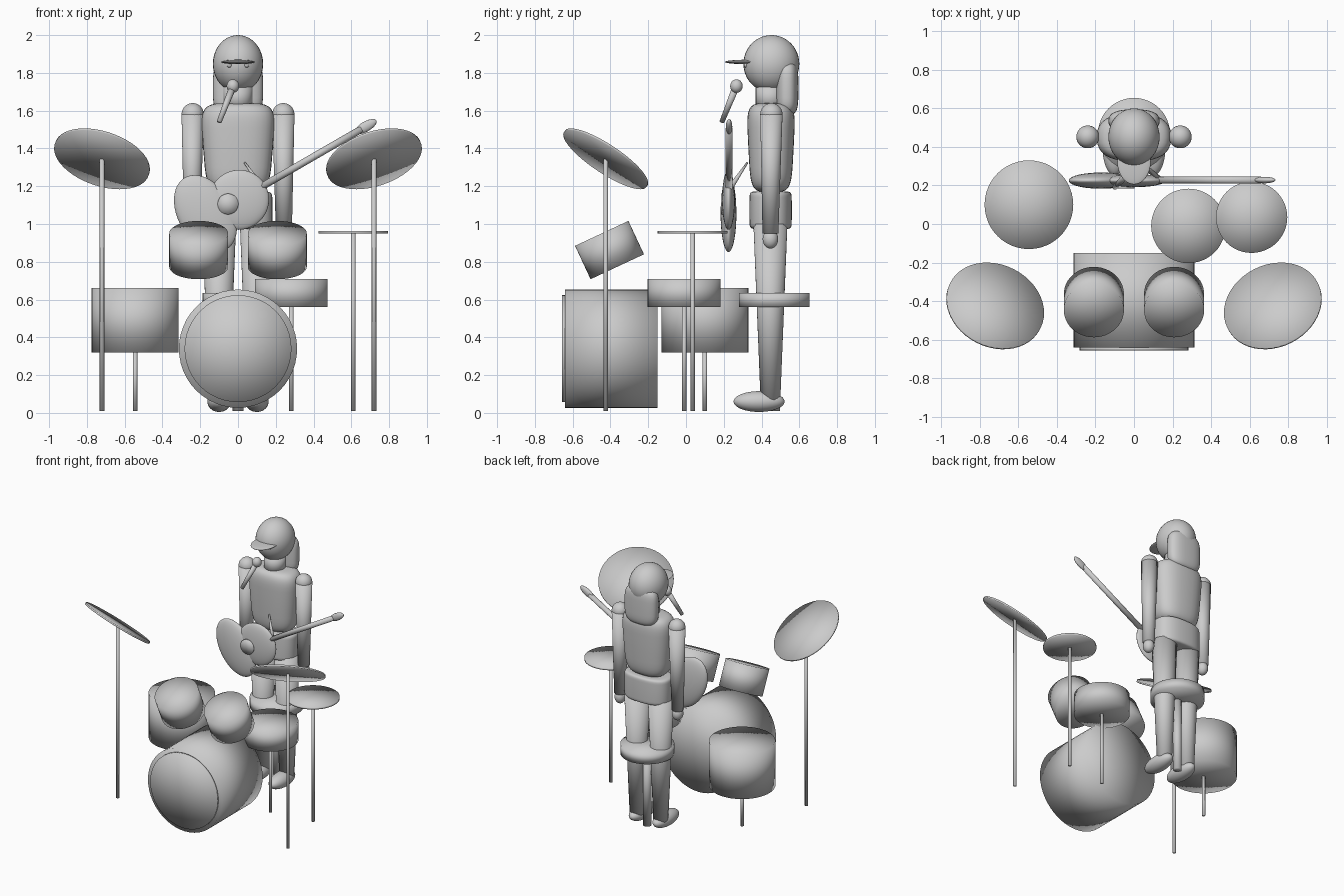
import bpy, bmesh, math
from mathutils import Vector, Matrix

default_cube = bpy.data.objects.get("Cube")
if default_cube:
    bpy.data.objects.remove(default_cube)

GREY = (.6, .6, .6, 1)
material = bpy.data.materials.new("plain grey")
material.use_nodes = True
material.diffuse_color = GREY
material.node_tree.nodes["Principled BSDF"].inputs["Base Color"].default_value = GREY


def finish(name, mesh_builder):
    """Turn the bmesh into a smooth grey object."""
    bmesh.ops.recalc_face_normals(mesh_builder, faces=mesh_builder.faces)
    for face in mesh_builder.faces:
        face.smooth = True
    mesh = bpy.data.meshes.new(name)
    mesh_builder.to_mesh(mesh)
    mesh_builder.free()
    mesh.materials.append(material)
    part = bpy.data.objects.new(name, mesh)
    bpy.context.collection.objects.link(part)


def rod(name, start, end, start_radius, end_radius=None, segments=48):
    """Capped cylinder or cone between two points."""
    start, end = Vector(start), Vector(end)
    along = end - start
    turn = along.to_track_quat('Z', 'Y').to_matrix().to_4x4()
    place = Matrix.Translation(start.lerp(end, .5)) @ turn
    builder = bmesh.new()
    bmesh.ops.create_cone(builder, cap_ends=True, cap_tris=True, segments=segments,
                          radius1=start_radius, radius2=end_radius or start_radius,
                          depth=along.length, matrix=place)
    finish(name, builder)


def disc(name, centre, axis, radius, thickness):
    """Flat cylinder around a centre, facing along an axis."""
    half = Vector(axis).normalized() * thickness / 2
    rod(name, Vector(centre) - half, Vector(centre) + half, radius)


def blob(name, centre, size, tilt=0, boxy=1, taper=0):
    """Ellipsoid; boxy below one squares it off, taper narrows its base."""
    builder = bmesh.new()
    bmesh.ops.create_uvsphere(builder, u_segments=32, v_segments=24, radius=1)
    for vert in builder.verts:
        flat = vert.co.xy.length
        height = math.copysign(abs(vert.co.z) ** boxy, vert.co.z)
        width = flat ** boxy * (1 + taper * height)
        for axis in range(2):
            ratio = vert.co[axis] / max(flat, .001)
            vert.co[axis] = math.copysign(abs(ratio) ** max(boxy, .8), ratio) * width
        vert.co.z = height
    place = Matrix.Translation(centre) @ Matrix.Rotation(-tilt, 4, 'Y')
    builder.transform(place @ Matrix.Diagonal((*size, 1)))
    finish(name, builder)


def stand(name, x, y, top, radius=.012):
    rod(name, (x, y, .01), (x, y, top), radius, segments=16)


def drum_on_stand(name, x, y, bottom, top, radius):
    rod(name, (x, y, bottom), (x, y, top), radius)
    stand(name + "_stand", x, y, bottom + .01)


# Bass drum: shell and slightly smaller front head
rod("bass_drum_shell", (0, -.64, .34), (0, -.15, .34), .313)
rod("bass_drum_head", (0, -.656, .34), (0, -.64, .34), .283)

# Standing drums, hi-hat and stool
drum_on_stand("floor_tom", -.545, .1, .32, .66, .23)
drum_on_stand("snare_drum", .282, -.01, .56, .71, .193)
drum_on_stand("hi_hat", .61, .035, .949, .963, .185)
rod("stool_seat", (0, .467, .56), (0, .467, .635), .187)
stand("stool_post", 0, .467, .57, .03)

# Head, cap and hair
blob("head", (0, .452, 1.848), (.133, .148, .152))
blob("cap_brim", (0, .325, 1.858), (.087, .12, .012))
blob("hair", (0, .535, 1.72), (.133, .06, .14), boxy=.5)
rod("neck", (0, .445, 1.6), (0, .445, 1.74), .076)

# Torso and hips
blob("torso", (0, .45, 1.405), (.185, .12, .235), boxy=.4, taper=.1)
blob("hips", (0, .448, 1.073), (.182, .112, .1), boxy=.2)

# Parts that come in mirrored pairs
for side, sign in (("right", -1), ("left", 1)):
    # Mounted drums and cymbals
    disc(side + "_mounted_tom", (.208 * sign, -.405, .862), (0, -.42, .9), .156, .195)
    crash = Vector((.72 * sign, -.425, 1.345))
    disc(side + "_crash_cymbal", crash, (-.27 * sign, .53, .8), .262, .012)
    stand(side + "_cymbal_stand", crash.x, crash.y, crash.z)

    # Eye, leg and foot
    blob(side + "_eye", (.045 * sign, .318, 1.842), (.014, .012, .014))
    hip = Vector((.1 * sign, .447, 1))
    rod(side + "_leg", (hip.x, hip.y, .06), hip, .052, .09)
    blob(side + "_foot", (hip.x, .387, .06), (.062, .135, .055))

    # Arm and hand
    shoulder = Vector((.24 * sign, .452, 1.58))
    wrist = Vector((.243 * sign, .447, .95))
    blob(side + "_shoulder", shoulder, (.059, .059, .06))
    rod(side + "_arm", wrist, shoulder, .042, .059)
    blob(side + "_hand", wrist - Vector((0, 0, .03)), (.039, .041, .05))

# Guitar, with the neck rising to the model's left
SLANT = math.radians(30)
NECK_LINE = Vector((math.cos(SLANT), 0, math.sin(SLANT)))
neck_foot = Vector((.1, .228, 1.183))
neck_tip = neck_foot + NECK_LINE * .64
blob("guitar_lower_bout", (-.172, .225, 1.055), (.145, .042, .22), SLANT)
blob("guitar_upper_bout", (.005, .225, 1.128), (.16, .034, .158), SLANT)
disc("guitar_sound_hole", (-.053, .19, 1.106), (0, 1, 0), .055, .012)
rod("guitar_neck", neck_foot, neck_tip, .019, segments=20)
blob("guitar_headstock", neck_tip + NECK_LINE * .025, (.065, .017, .027), SLANT)

# Drumstick and microphone
rod("drumstick", (.125, .24, 1.2), (.035, .325, 1.325), .014, .005, segments=16)
blob("microphone_head", (-.027, .267, 1.73), (.033, .033, .036))
rod("microphone_handle", (-.1, .19, 1.54), (-.03, .262, 1.72), .013, .019, segments=20)
